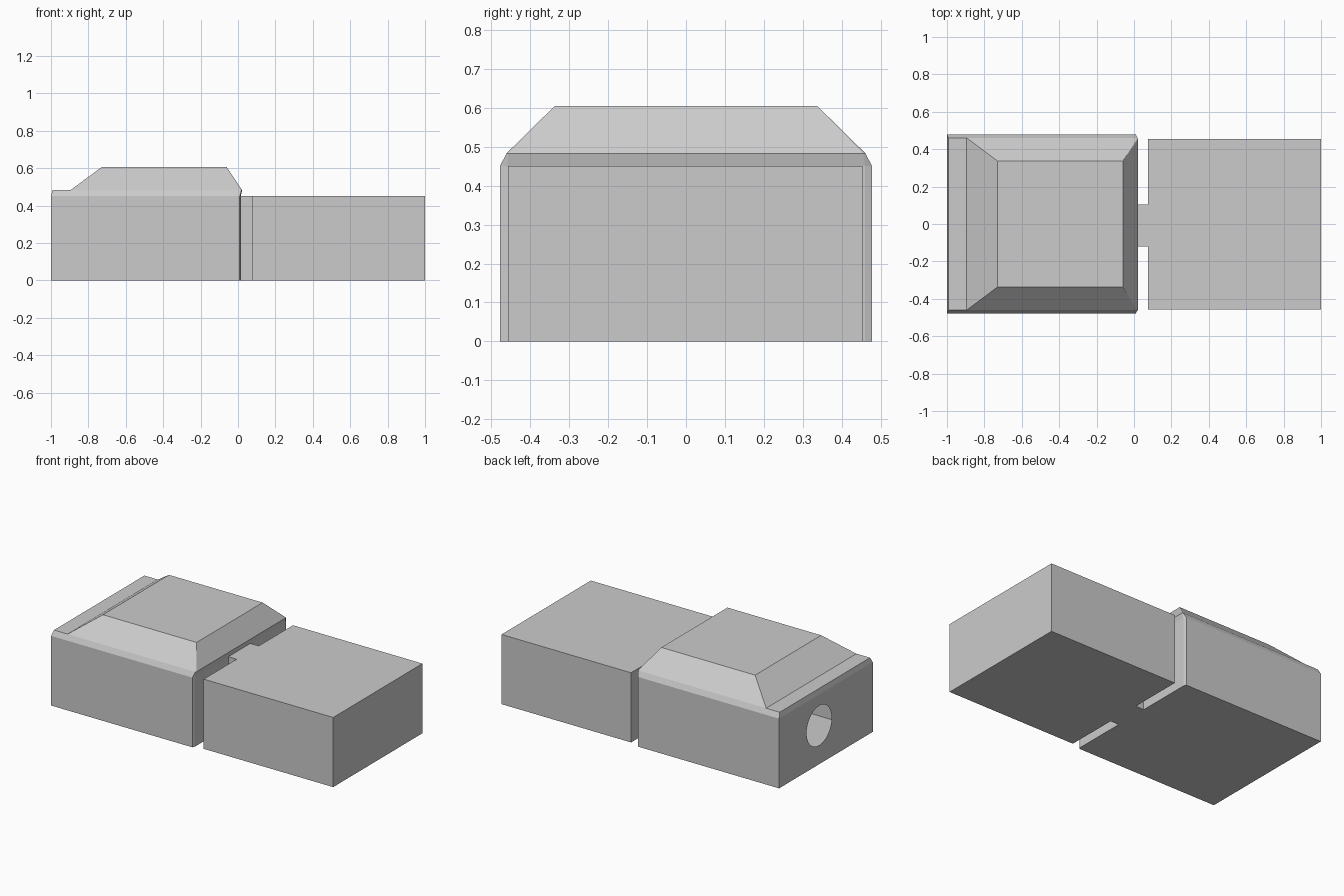
import bpy, bmesh
from math import cos, sin, tau

if "Cube" in bpy.data.objects:
    bpy.data.objects.remove(bpy.data.objects["Cube"])


def finish(bm, name):
    bmesh.ops.remove_doubles(bm, verts=bm.verts[:], dist=0.0005)
    bmesh.ops.recalc_face_normals(bm, faces=bm.faces[:])
    me = bpy.data.meshes.new(name)
    bm.to_mesh(me)
    bm.free()
    ob = bpy.data.objects.new(name, me)
    bpy.context.collection.objects.link(ob)


def ring(bm, pts, z):
    return [bm.verts.new((x, y, z)) for x, y in pts]


def bridge(bm, a, b, skip=()):
    n = len(a)
    for i in range(n):
        if i not in skip:
            j = (i + 1) % n
            vs = [a[i], a[j], b[j], b[i]]
            bm.faces.new(vs)


def mirrored(half):
    return half + [(x, -y) for x, y in reversed(half)]


H = 0.45
cab_low = mirrored([(-1, -0.478), (0.009, -0.478), (0.015, -0.46)])
cab_rim = mirrored([(-0.992, -0.461), (0.018, -0.461), (0.022, -0.456)])
roof_base = mirrored([(-0.895, -0.461), (0.018, -0.461), (0.022, -0.456)])
roof_top = mirrored([(-0.73, -0.337), (-0.06, -0.337), (-0.06, -0.337)])

# Lower hull: rear box, narrow neck and front box in one thin shell
front = [(0.015, -0.12), (0.075, -0.12), (0.075, -0.457), (1, -0.457),
         (1, 0.454), (0.075, 0.454), (0.075, 0.105), (0.015, 0.105)]
outline = cab_low[:3] + front + cab_low[3:]
bm = bmesh.new()
lo, hi = ring(bm, outline, 0), ring(bm, outline, H)
bm.faces.new(lo)
bridge(bm, lo, hi, skip=[len(outline) - 1])
bm.faces.new(hi[3:11])

# End wall with a round opening into the hollow interior
n = 32
hole = [bm.verts.new((-1, 0.07 + 0.128 * cos(tau * i / n), 0.25 + 0.128 * sin(tau * i / n)))
        for i in range(n)]
edges = [bm.edges.new((hole[i], hole[(i + 1) % n])) for i in range(n)]
for a, b in ((lo[-1], lo[0]), (lo[0], hi[0]), (hi[0], hi[-1]), (hi[-1], lo[-1])):
    edges.append(bm.edges.get((a, b)) or bm.edges.new((a, b)))
bmesh.ops.triangle_fill(bm, edges=edges, use_beauty=True, normal=(-1, 0, 0))
bmesh.ops.dissolve_limit(bm, angle_limit=0.001, verts=[], edges=[])
finish(bm, "lower_hull")

# Upper shell: bevelled rim, flat rear ledge and sloped roof
bm = bmesh.new()
low, rim = ring(bm, cab_low, H), ring(bm, cab_rim, 0.483)
bridge(bm, low, rim)
bm.faces.new(ring(bm, [(-0.992, -0.461), (-0.895, -0.461),
                       (-0.895, 0.461), (-0.992, 0.461)], 0.483))
base, top = ring(bm, roof_base, 0.483), ring(bm, roof_top, 0.605)
bridge(bm, base, top)
bm.faces.new([top[0], top[1], top[4], top[5]])
finish(bm, "upper_roof")
